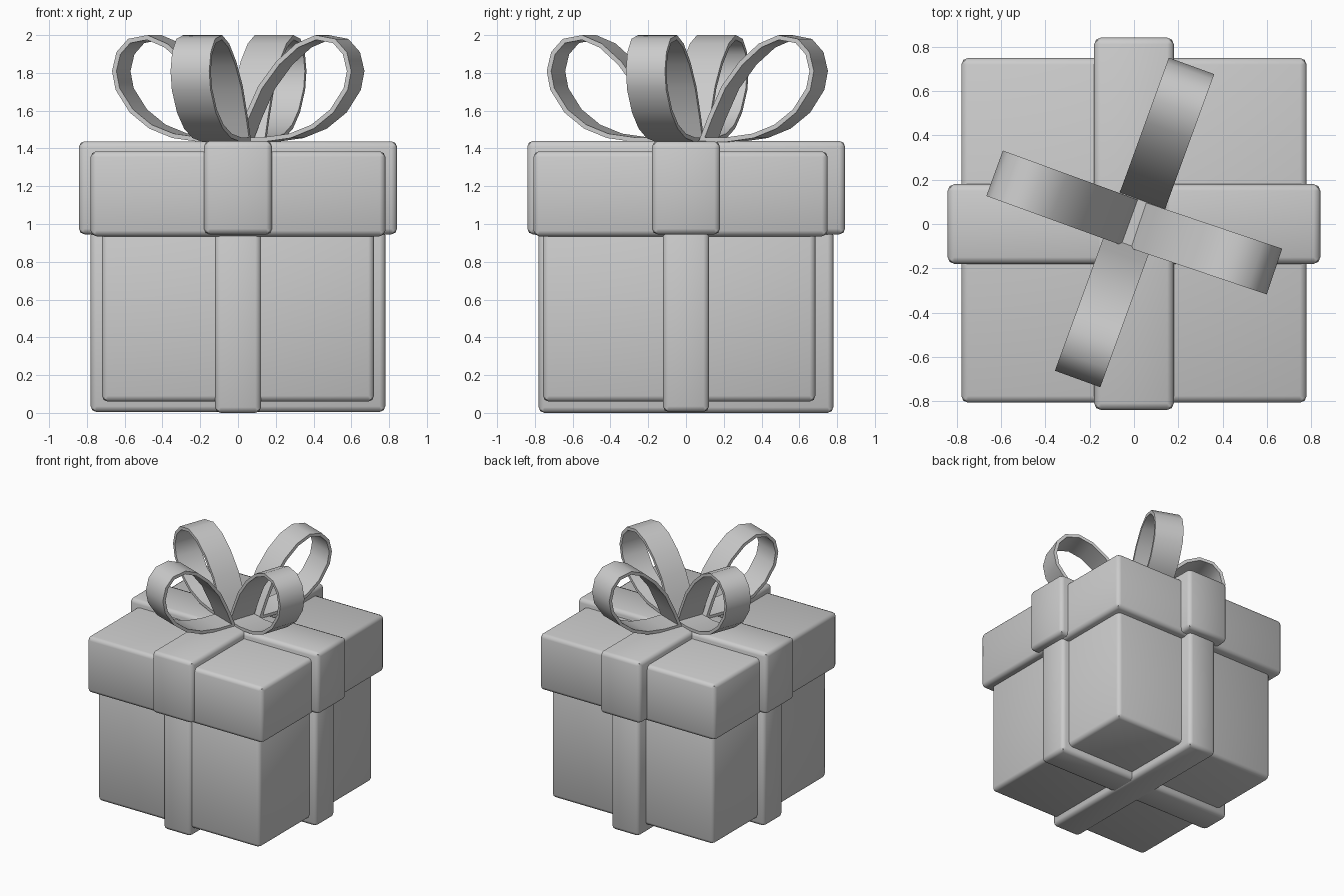
import bpy, bmesh, math
from mathutils import Matrix, Vector

if "Cube" in bpy.data.objects:
    bpy.data.objects.remove(bpy.data.objects["Cube"])


def finish(name, bm):
    bmesh.ops.recalc_face_normals(bm, faces=bm.faces[:])
    me = bpy.data.meshes.new(name)
    bm.to_mesh(me)
    bm.free()
    ob = bpy.data.objects.new(name, me)
    bpy.context.collection.objects.link(ob)
    bpy.ops.object.select_all(action='DESELECT')
    ob.select_set(True)
    bpy.context.view_layer.objects.active = ob
    bpy.ops.object.shade_smooth_by_angle(angle=math.radians(46))
    return ob


def rounded_box(name, lo, hi, bevel=0.03):
    lo, hi = Vector(lo), Vector(hi)
    bm = bmesh.new()
    bmesh.ops.create_cube(bm, size=1)
    bmesh.ops.scale(bm, vec=hi - lo, verts=bm.verts)
    bmesh.ops.translate(bm, vec=(lo + hi) / 2, verts=bm.verts)
    bmesh.ops.bevel(bm, geom=bm.edges[:], offset=bevel, segments=2,
                    profile=0.5, affect='EDGES')
    return finish(name, bm)


# Box and lid
rounded_box("box_body", (-0.72, -0.757, 0.06), (0.72, 0.685, 1.0))
rounded_box("lid", (-0.78, -0.807, 0.935), (0.78, 0.75, 1.385))

# Ribbons wrapped around the body and over the lid
rounded_box("body_ribbon_x", (-0.78, -0.122, 0.005), (0.78, 0.122, 0.97))
rounded_box("body_ribbon_y", (-0.122, -0.78, 0.0), (0.122, 0.78, 0.97))
rounded_box("lid_ribbon_x", (-0.842, -0.18, 0.945), (0.842, 0.18, 1.438))
rounded_box("lid_ribbon_y", (-0.18, -0.84, 0.945), (0.18, 0.842, 1.44))

# Bow loops: a teardrop profile (radius, height) swept across the ribbon width
PROFILE = [(0.02, 1.435), (0.075, 1.57), (0.15, 1.73), (0.25, 1.86),
           (0.36, 1.955), (0.47, 2.0), (0.58, 1.98), (0.645, 1.91),
           (0.67, 1.81), (0.65, 1.71), (0.57, 1.59), (0.46, 1.505),
           (0.33, 1.455), (0.18, 1.435)]
HALF_WIDTH = 0.109


def bow_loop(name, angle, shift):
    bm = bmesh.new()
    rings = [[bm.verts.new((r + shift, y, z)) for r, z in PROFILE]
             for y in (-HALF_WIDTH, HALF_WIDTH)]
    n = len(PROFILE)
    for i in range(n):
        j = (i + 1) % n
        bm.faces.new((rings[0][i], rings[0][j], rings[1][j], rings[1][i]))
    bm.normal_update()
    # Thicken towards the inside of the loop
    inner_pts = []
    for i in range(n):
        p0, p1, p2 = (Vector(PROFILE[k % n]) for k in (i - 1, i, i + 1))
        a, b = (p1 - p0).normalized(), (p2 - p1).normalized()
        na, nb = Vector((a.y, -a.x)), Vector((b.y, -b.x))
        m = (na + nb).normalized()
        inner_pts.append(p1 + m * 0.024 / max(m.dot(na), 0.4))
    inner = [[bm.verts.new((p.x + shift, y, p.y)) for p in inner_pts]
             for y in (-HALF_WIDTH, HALF_WIDTH)]
    for i in range(n):
        j = (i + 1) % n
        bm.faces.new((inner[0][j], inner[0][i], inner[1][i], inner[1][j]))
        for s in (0, 1):
            bm.faces.new((rings[s][i], rings[s][j], inner[s][j], inner[s][i]))
    bmesh.ops.rotate(bm, verts=bm.verts, cent=(0, 0, 0),
                     matrix=Matrix.Rotation(math.radians(angle), 3, 'Z'))
    finish(name, bm)


for name, angle, shift in (("right", -18.7, 0.0), ("back", 70, 0.09),
                           ("left", 160, 0.0), ("front", 250, 0.075)):
    bow_loop("bow_loop_" + name, angle, shift)
